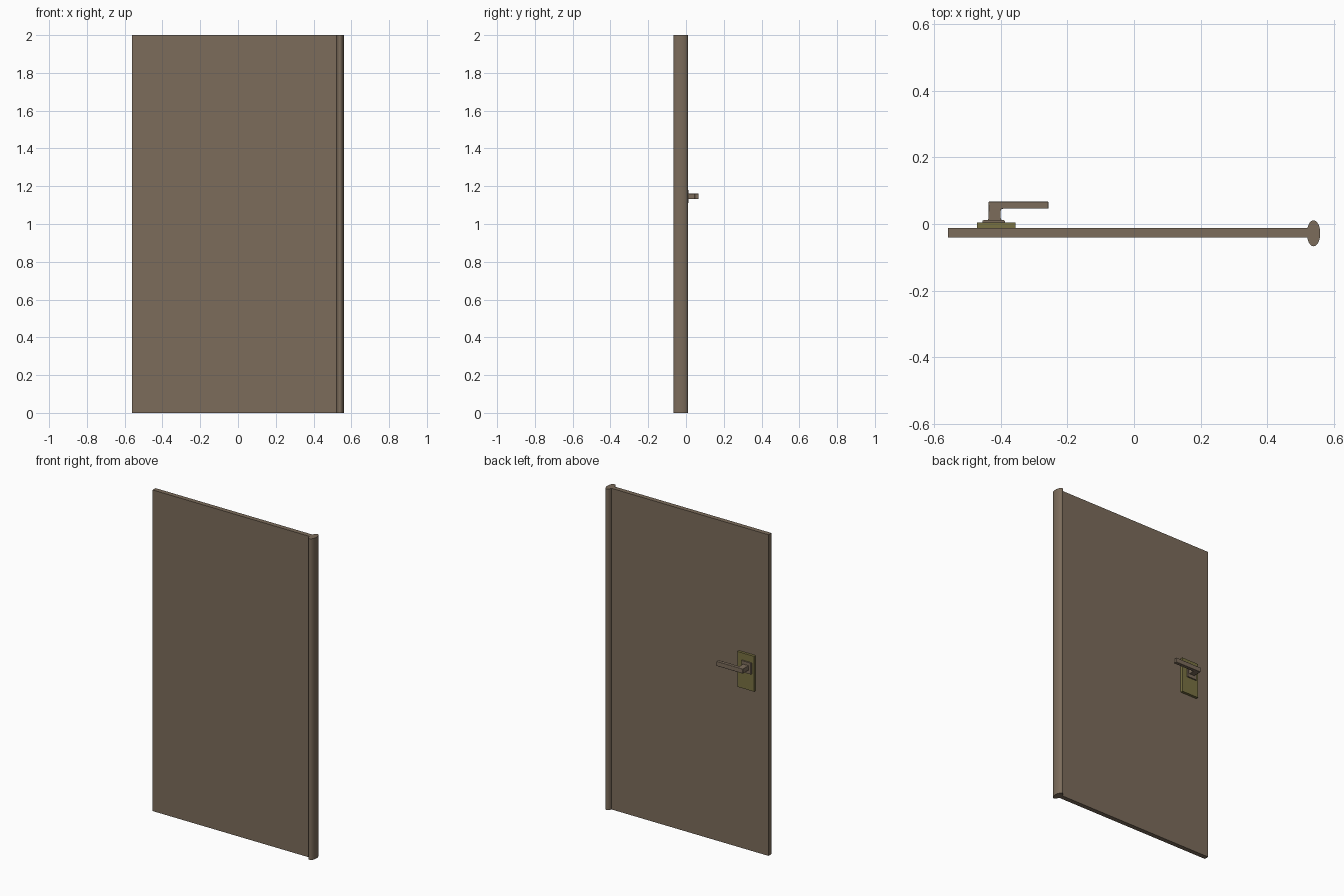
import bpy, bmesh, math

if "Cube" in bpy.data.objects:
    bpy.data.objects.remove(bpy.data.objects["Cube"])


def material(name, rgb):
    m = bpy.data.materials.new(name)
    m.diffuse_color = (*rgb, 1)
    m.use_nodes = True
    m.node_tree.nodes["Principled BSDF"].inputs["Base Color"].default_value = m.diffuse_color
    return m


BROWN = material("brown", (0.20, 0.15, 0.105))
OLIVE = material("olive", (0.19, 0.165, 0.055))


def prism(name, outline, z0, z1, mat, bevel=0.0, smooth=False):
    """Extrude an XY outline from z0 to z1."""
    bm = bmesh.new()
    base = bm.faces.new([bm.verts.new((x, y, z0)) for x, y in outline])
    ext = bmesh.ops.extrude_face_region(bm, geom=[base])
    for v in ext["geom"]:
        if isinstance(v, bmesh.types.BMVert):
            v.co.z = z1
    bmesh.ops.recalc_face_normals(bm, faces=bm.faces)
    me = bpy.data.meshes.new(name)
    bm.to_mesh(me)
    bm.free()
    ob = bpy.data.objects.new(name, me)
    bpy.context.collection.objects.link(ob)
    me.materials.append(mat)
    if bevel:
        mod = ob.modifiers.new("bevel", "BEVEL")
        mod.width, mod.segments = bevel, 2
    if smooth:
        bpy.ops.object.select_all(action="DESELECT")
        ob.select_set(True)
        bpy.context.view_layer.objects.active = ob
        bpy.ops.object.shade_smooth_by_angle()
    return ob


def rect(x0, x1, y0, y1):
    return [(x0, y0), (x1, y0), (x1, y1), (x0, y1)]


def arc(cx, cy, rx, ry, a0, a1, n):
    return [(cx + rx * math.cos(math.radians(a0 + (a1 - a0) * i / n)),
             cy + ry * math.sin(math.radians(a0 + (a1 - a0) * i / n))) for i in range(n + 1)]


# Door leaf and the oval hinge post
prism("door_panel", rect(-0.56, 0.535, -0.041, -0.012), 0, 2, BROWN)
prism("hinge_post", arc(0.54, -0.028, 0.02, 0.039, 0, 360, 48)[:-1], 0, 2, BROWN, smooth=True)

# Back plate and stepped rosette behind the handle
prism("lock_plate", rect(-0.472, -0.356, -0.013, 0.004), 1.005, 1.225, OLIVE)
prism("handle_rosette", [(-0.456, 0.003), (-0.388, 0.003), (-0.388, 0.009),
                         (-0.392, 0.012), (-0.452, 0.012), (-0.456, 0.009)],
      1.111, 1.181, BROWN)

# L-shaped lever handle: flared foot, rounded inner corner
lever = [(-0.442, 0.01), (-0.396, 0.01), (-0.401, 0.015)]
lever += arc(-0.393, 0.038, 0.008, 0.008, 180, 90, 6)
lever += [(-0.257, 0.046), (-0.257, 0.067), (-0.438, 0.067), (-0.438, 0.015)]
prism("lever_handle", lever, 1.132, 1.161, BROWN, bevel=0.002, smooth=True)
